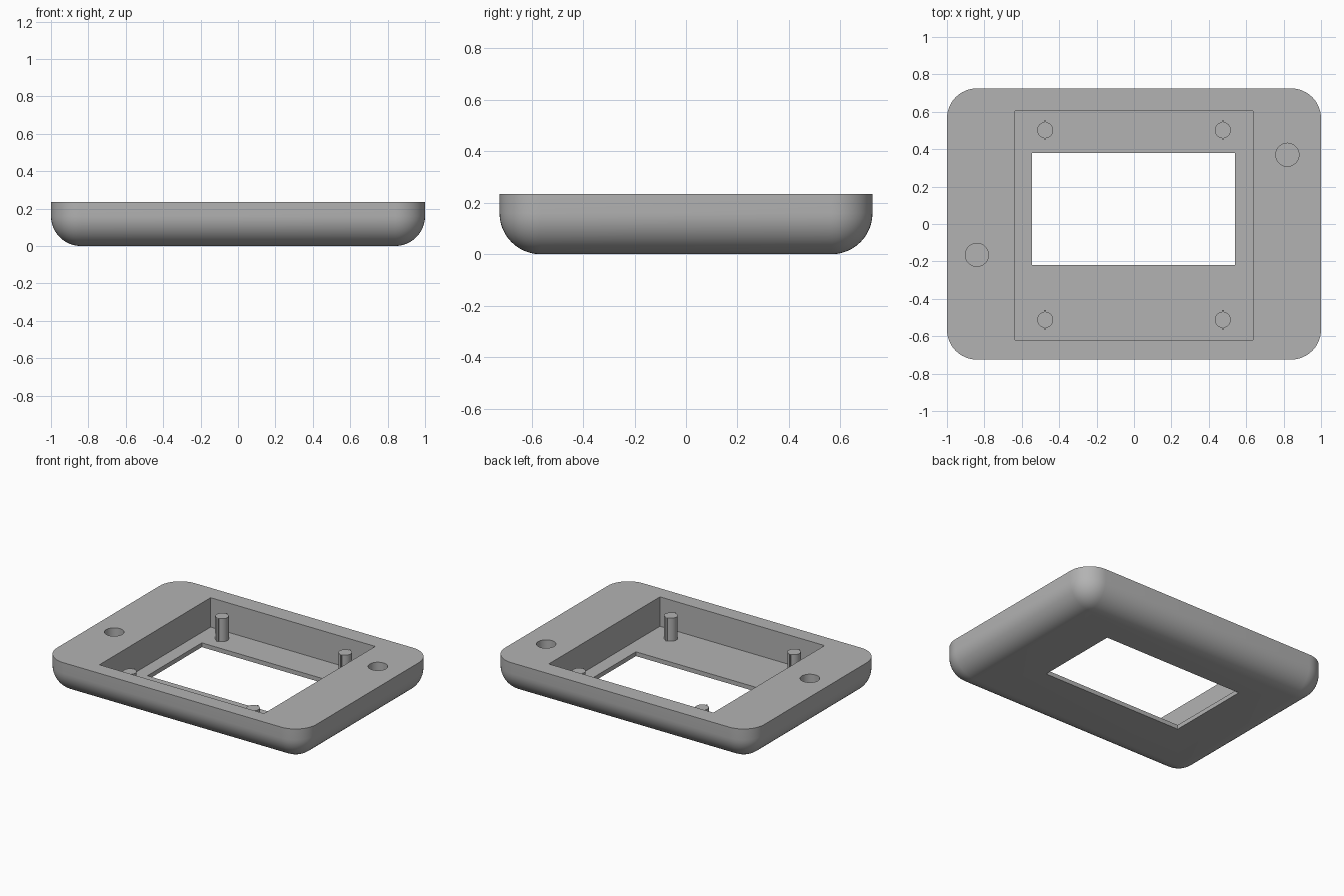
import bpy
import bmesh
import math
from mathutils import Matrix, Vector

default = bpy.data.objects.get("Cube")
if default:
    bpy.data.objects.remove(default, do_unlink=True)

HEIGHT, FLOOR, ROUND = 0.235, 0.03, 0.16

grey = bpy.data.materials.new("plastic_grey")
grey.use_nodes = True
colour = (0.45, 0.45, 0.45, 1)
grey.diffuse_color = colour
grey.node_tree.nodes["Principled BSDF"].inputs["Base Color"].default_value = colour


def add_box(bm, low, high):
    low, high = Vector(low), Vector(high)
    matrix = Matrix.Translation((low + high) / 2) @ Matrix.Diagonal((*(high - low), 1))
    bmesh.ops.create_cube(bm, size=1, matrix=matrix)


def add_cylinder(bm, x, y, radius, bottom, top, sides):
    bmesh.ops.create_cone(bm, cap_ends=True, segments=sides, radius1=radius, radius2=radius,
                          depth=top - bottom,
                          matrix=Matrix.Translation((x, y, (bottom + top) / 2)))


def finish(bm, name):
    mesh = bpy.data.meshes.new(name)
    bm.to_mesh(mesh)
    bm.free()
    mesh.materials.append(grey)
    obj = bpy.data.objects.new(name, mesh)
    bpy.context.collection.objects.link(obj)
    return obj


def activate(obj):
    bpy.ops.object.select_all(action='DESELECT')
    obj.select_set(True)
    bpy.context.view_layer.objects.active = obj


def cut(target, cutter):
    modifier = target.modifiers.new("cut", 'BOOLEAN')
    modifier.operation = 'DIFFERENCE'
    modifier.solver = 'EXACT'
    modifier.object = cutter
    activate(target)
    bpy.ops.object.modifier_apply(modifier=modifier.name)
    bpy.data.objects.remove(cutter, do_unlink=True)


def smooth(obj):
    activate(obj)
    bpy.ops.object.shade_smooth_by_angle(angle=math.radians(30))


# Case body: all edges rounded except the flat rim on top
bm = bmesh.new()
add_box(bm, (-1, -0.725, 0), (1, 0.725, HEIGHT))
rounded = [e for e in bm.edges if any(v.co.z < 0.01 for v in e.verts)]
bmesh.ops.bevel(bm, geom=rounded, offset=ROUND, segments=12, profile=0.5, affect='EDGES')
case = finish(bm, "case_body")

# Pocket, and window through its floor
for name, low, high in (
        ("pocket_cutter", (-0.635, -0.62, FLOOR), (0.635, 0.605, 1)),
        ("window_cutter", (-0.545, -0.22, -1), (0.54, 0.38, 0.5))):
    bm = bmesh.new()
    add_box(bm, low, high)
    cut(case, finish(bm, name))

# Blind round holes in the rim
for x, y in ((0.82, 0.37), (-0.84, -0.165)):
    bm = bmesh.new()
    add_cylinder(bm, x, y, 0.062, FLOOR, 0.5, 32)
    cut(case, finish(bm, "hole_cutter"))
smooth(case)

# Mounting posts, each with a narrow rib at front and back
for side, x in (("left", 0.475), ("right", -0.475)):
    for end, y in (("front", -0.512), ("back", 0.502)):
        bm = bmesh.new()
        add_cylinder(bm, x, y, 0.043, FLOOR - 0.005, 0.19, 24)
        post = finish(bm, f"{end}_{side}_post")
        bm = bmesh.new()
        add_box(bm, (x - 0.005, y - 0.051, FLOOR - 0.005), (x + 0.005, y + 0.051, 0.19))
        rib = finish(bm, "post_rib")
        union = post.modifiers.new("rib", 'BOOLEAN')
        union.operation = 'UNION'
        union.solver = 'EXACT'
        union.object = rib
        activate(post)
        bpy.ops.object.modifier_apply(modifier=union.name)
        bpy.data.objects.remove(rib, do_unlink=True)
        smooth(post)
